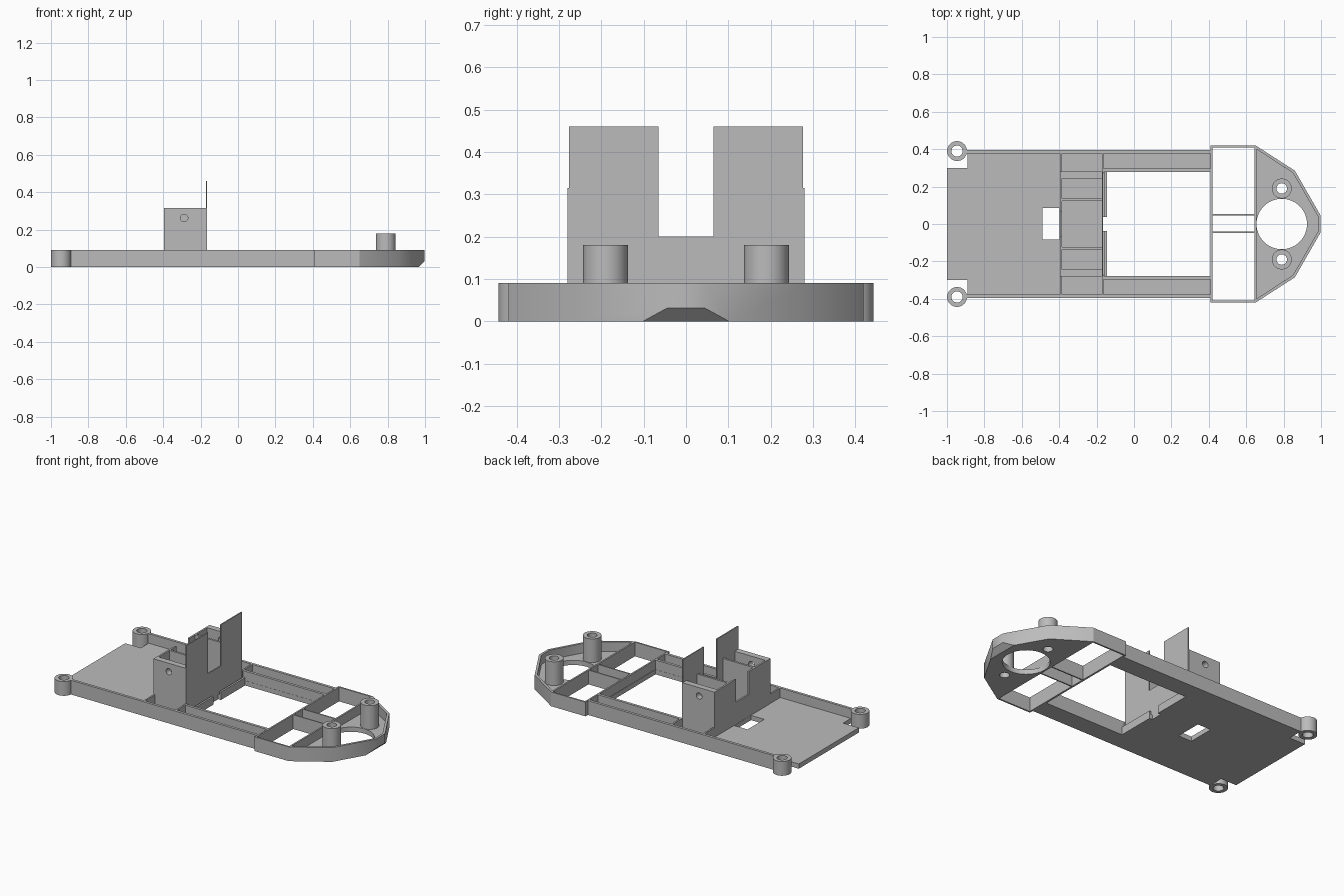
import bpy, bmesh, math

cube = bpy.data.objects.get("Cube")
if cube:
    bpy.data.objects.remove(cube, do_unlink=True)

grey = bpy.data.materials.new("plain grey")
grey.use_nodes = True
grey.diffuse_color = (0.5, 0.5, 0.5, 1)
grey.node_tree.nodes["Principled BSDF"].inputs["Base Color"].default_value = (0.5, 0.5, 0.5, 1)


def prism(name, pts, lo, hi, axis="z"):
    """Extrude a closed outline along an axis; the outline uses the other two axes in order."""
    place = {"x": lambda a, b, t: (t, a, b),
             "y": lambda a, b, t: (a, t, b),
             "z": lambda a, b, t: (a, b, t)}[axis]
    bm = bmesh.new()
    bottom = [bm.verts.new(place(a, b, lo)) for a, b in pts]
    top = [bm.verts.new(place(a, b, hi)) for a, b in pts]
    bm.faces.new(bottom)
    bm.faces.new(top)
    n = len(pts)
    for i in range(n):
        j = (i + 1) % n
        bm.faces.new((bottom[i], bottom[j], top[j], top[i]))
    bmesh.ops.recalc_face_normals(bm, faces=bm.faces)
    mesh = bpy.data.meshes.new(name)
    bm.to_mesh(mesh)
    bm.free()
    mesh.materials.append(grey)
    obj = bpy.data.objects.new(name, mesh)
    bpy.context.collection.objects.link(obj)
    return obj


def rect(a0, a1, b0, b1):
    return [(a0, b0), (a1, b0), (a1, b1), (a0, b1)]


def circle(a, b, r, n=48):
    return [(a + r * math.cos(i * math.tau / n), b + r * math.sin(i * math.tau / n)) for i in range(n)]


def box(name, x0, x1, y0, y1, z0, z1):
    return prism(name, rect(x0, x1, y0, y1), z0, z1)


def cut(obj, *cutters):
    """Subtract the cutters, bake the result and remove them."""
    for c in cutters:
        mod = obj.modifiers.new("cut", "BOOLEAN")
        mod.operation = "DIFFERENCE"
        mod.solver = "EXACT"
        mod.object = c
        c.hide_render = True
    bpy.context.view_layer.update()
    graph = bpy.context.evaluated_depsgraph_get()
    baked = bpy.data.meshes.new_from_object(obj.evaluated_get(graph))
    obj.modifiers.clear()
    obj.data = baked
    for c in cutters:
        bpy.data.objects.remove(c, do_unlink=True)
    return obj


def smooth(obj):
    bpy.ops.object.select_all(action="DESELECT")
    obj.select_set(True)
    bpy.context.view_layer.objects.active = obj
    bpy.ops.object.shade_smooth_by_angle(angle=math.radians(30))


def tube(name, x, y, r, hole, z0, z1):
    obj = prism(name, circle(x, y, r), z0, z1)
    cut(obj, prism("bore", circle(x, y, hole), -1, 1))
    smooth(obj)


def mirrored(half):
    """Close a half outline by repeating it across the centre line."""
    return half + [(x, -y) for x, y in reversed(half)]


FLOOR, RIM = 0.03, 0.09
SIDES = (("left", 1), ("right", -1))

# Tray floor with cable slot and large battery opening
floor = prism("tray_floor", mirrored([(-1, 0.3), (-0.89, 0.3), (-0.89, 0.385), (0.415, 0.385)]), 0, FLOOR)
cut(floor,
    box("slot", -0.49, -0.397, -0.083, 0.085, -1, 1),
    box("opening", -0.145, 0.408, -0.278, 0.278, -1, 1),
    box("notch", -0.165, -0.1, -0.037, 0.037, -1, 1))

# Nose frame: solid outline, then pocketed and pierced
nose = prism("nose_frame", mirrored([(0.41, 0.42), (0.65, 0.42), (0.86, 0.285), (0.998, 0.045)]), 0, RIM)
cutters = [
    prism("pocket", mirrored([(0.655, 0.4), (0.85, 0.273), (0.984, 0.04)]), FLOOR, 1),
    prism("motor_hole", circle(0.79, 0, 0.135), -1, 1),
    prism("chamfer", [(0.9, -0.062), (1.1, 0.128), (1.1, -0.062)], -1, 1, "y"),
    box("middle_bay", 0.42, 0.645, -0.04, 0.046, -1, 1),
    box("left_bay", 0.42, 0.645, 0.054, 0.41, -1, 1),
    box("right_bay", 0.42, 0.645, -0.41, -0.048, -1, 1)]
cutters += [prism("bore", circle(0.79, s * 0.19, 0.028), -1, 1) for _, s in SIDES]
cut(nose, *cutters)
smooth(nose)

for side, s in SIDES:
    def ybox(name, x0, x1, y0, y1, z0, z1):
        return box(side + "_" + name, x0, x1, min(s * y0, s * y1), max(s * y0, s * y1), z0, z1)

    # Rims around tray and opening
    ybox("outer_wall", -0.905, 0.412, 0.378, 0.395, 0, RIM)
    ybox("opening_wall", -0.165, 0.412, 0.279, 0.296, 0, RIM)
    ybox("opening_lip", -0.157, -0.145, 0.037, 0.28, 0, 0.05)
    ybox("rear_rib", -0.395, -0.385, 0.27, 0.38, 0, RIM)
    ybox("front_rib", -0.172, -0.162, 0.27, 0.38, 0, RIM)

    # Screw posts
    tube(side + "_rear_post", -0.946, s * 0.39, 0.053, 0.03, 0, RIM)
    tube(side + "_nose_post", 0.79, s * 0.19, 0.053, 0.028, FLOOR, 0.18)

    # Tower side walls with pin holes
    wall = ybox("tower_wall", -0.395, -0.168, 0.242, 0.28, FLOOR, 0.315)
    cut(wall, prism("pin_hole", circle(-0.288, 0.262, 0.02, 24), -1, 1, "y"))
    smooth(wall)
    ybox("tower_inner_wall", -0.39, -0.168, 0.122, 0.135, FLOOR, 0.315)


def u_panel(name, x0, x1, width, height, notch):
    gap = 0.065
    half = [(gap, notch), (gap, height), (width, height), (width, 0.02)]
    return prism(name, half + [(-y, z) for y, z in reversed(half)], x0, x1, "x")


# Notched tower panels
u_panel("tower_front_panel", -0.172, -0.165, 0.277, 0.46, 0.2)
u_panel("tower_back_panel", -0.396, -0.385, 0.28, 0.315, 0.17)
